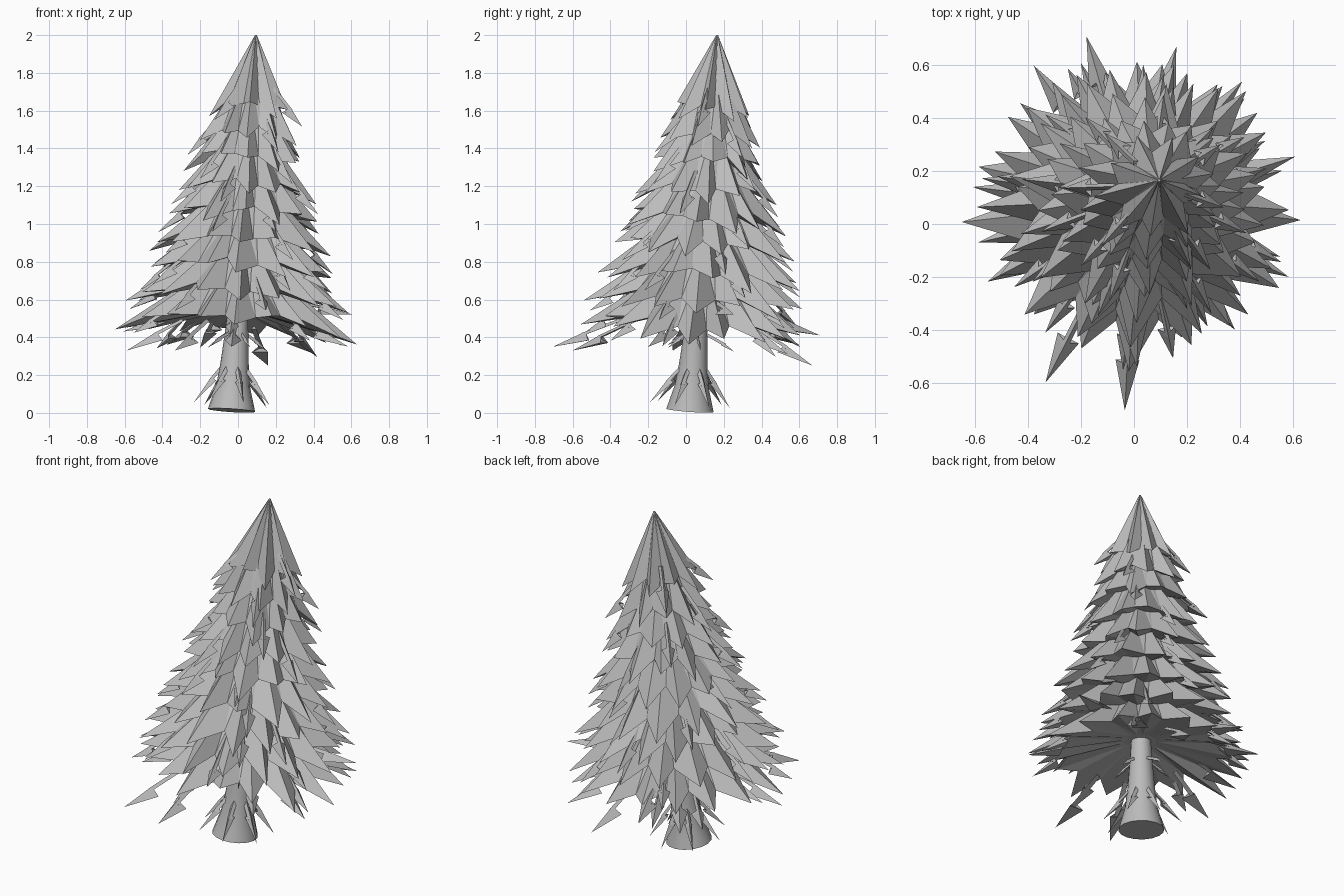
import bpy, bmesh, math, random
from mathutils import Vector

random.seed(4)
old = bpy.data.objects.get("Cube")
if old:
    bpy.data.objects.remove(old, do_unlink=True)

grey = bpy.data.materials.new("plain grey")
grey.use_nodes = True
grey.diffuse_color = (0.5, 0.5, 0.5, 1)
grey.node_tree.nodes["Principled BSDF"].inputs["Base Color"].default_value = (0.5, 0.5, 0.5, 1)


def finish(bm, name, smooth=False):
    bmesh.ops.recalc_face_normals(bm, faces=bm.faces)
    mesh = bpy.data.meshes.new(name)
    bm.to_mesh(mesh)
    bm.free()
    mesh.materials.append(grey)
    obj = bpy.data.objects.new(name, mesh)
    bpy.context.collection.objects.link(obj)
    if smooth:
        bpy.ops.object.select_all(action='DESELECT')
        obj.select_set(True)
        bpy.context.view_layer.objects.active = obj
        bpy.ops.object.shade_smooth_by_angle(angle=math.radians(40))


def around(angle, r, z):
    """Point in a plane square to the leaning axis of the tree."""
    dx, dy = r * math.cos(angle), r * math.sin(angle)
    return Vector((-0.035 + 0.065 * z + dx, 0.02 + 0.0725 * z + dy,
                   z - 0.065 * dx - 0.0725 * dy))


def bridge(bm, a, b):
    n = len(a)
    for i in range(n):
        j = (i + 1) % n
        bm.faces.new((a[i], a[j], b[j], b[i]))


def spike(bm, neck, tip, head, neck_w, barb_w, depth):
    """Thin stem that ends in a folded dart whose two barbs hang below the ridge."""
    along = (tip - neck).normalized()
    side = along.cross(Vector((0, 0, 1))).normalized()
    up = side.cross(along)
    barb = tip - along * head
    rings = []
    for p, w, d in ((neck, neck_w, 0), (barb + along * .02, neck_w, 0),
                    (barb, barb_w, depth)):
        rings.append([bm.verts.new(p + side * w - up * d), bm.verts.new(p + up * .015),
                      bm.verts.new(p - side * w - up * d)])
    end = bm.verts.new(tip)
    bm.faces.new(rings[0])
    bridge(bm, rings[0], rings[1])
    bridge(bm, rings[1], rings[2])
    for i in range(3):
        bm.faces.new((rings[2][i], rings[2][(i + 1) % 3], end))


def skirt(name, z, r, top_z, top_r, points, valley):
    """Closed star-shaped tier; petals of uneven length share one slope."""
    bm = bmesh.new()
    top, edge, under = [], [], []
    for i in range(points * 2):
        a = -math.pi / 2 + math.pi * (i + random.uniform(-.25, .25)) / points
        top.append(bm.verts.new(around(a, top_r, top_z)))
        if i % 2 == 0:
            f = random.uniform(.9, 1.13)
            er, ez = r * f, z - (f - 1) * .42
        else:
            er = r * valley * random.uniform(.94, 1.05)
            ez = z + random.uniform(.02, .06)
        edge.append(bm.verts.new(around(a, er, ez)))
        under.append(bm.verts.new(around(a, r * .15, z + .09)))
    bridge(bm, top, edge)
    bridge(bm, edge, under)
    bm.faces.new(top)
    bm.faces.new(under)
    bmesh.ops.triangulate(bm, faces=[f for f in bm.faces if len(f.verts) == 4])
    finish(bm, name)


# Foliage tiers, from the tip downwards
radii = (.20, .25, .30, .345, .40, .45, .50, .55, .575)
for k, r in enumerate(radii):
    z = 1.60 - .144 * k
    if k == 0:
        skirt("foliage_top", z, r, 2.0, .005, 9, .64)
    else:
        skirt(f"foliage_tier_{k}", z, r, z + .32, r * .26, 9 + k, .72)

    # Drooping barbed tips that poke out beneath the tier
    bm = bmesh.new()
    count = 3 + k // 2
    for i in range(count):
        a = math.tau * (i + random.uniform(-.3, .3)) / count + k
        reach = r * random.uniform(.98, 1.03) + .08 - .007 * k
        drop = z - random.uniform(.07, .11)
        spike(bm, around(a, r * .55, z + .12), around(a, reach, drop),
              random.uniform(.12, .16), .012, .036, .03)
    finish(bm, f"barbed_tips_{k}")

# Longest lowest branches
bm = bmesh.new()
for x, y, z in ((-.035, -.705, .35), (-.335, -.60, .33), (-.18, .71, .41),
                (.16, .67, .25), (.41, .54, .31), (.585, -.20, .35),
                (-.59, -.07, .33), (.61, .255, .52), (-.38, .60, .36),
                (-.61, .14, .43)):
    tip = Vector((x, y, z))
    spike(bm, around(0, 0, .64).lerp(tip, .5), tip, .19, .014, .045, .035)
finish(bm, "long_branches")

# Trunk, flared at the foot
bm = bmesh.new()
rings = []
for z, r in ((.013, .125), (.05, .115), (.14, .09), (.26, .075), (.42, .062), (.6, .05)):
    rings.append([bm.verts.new(around(math.tau * i / 16, r, z)) for i in range(16)])
for low, high in zip(rings, rings[1:]):
    bridge(bm, low, high)
bm.faces.new(rings[0])
bm.faces.new(rings[-1])
finish(bm, "trunk", smooth=True)

# Splayed roots leaning on the trunk
bm = bmesh.new()
for i in range(7):
    a = math.tau * i / 7 + .5
    spike(bm, around(a, .065, .23), around(a, random.uniform(.2, .23), .045),
          .16, .014, .02, .015)
finish(bm, "roots")

# Small bare twigs under the foliage
bm = bmesh.new()
for i in range(5):
    a = math.tau * i / 5 + .2
    spike(bm, around(a, .04, .42), around(a, random.uniform(.12, .22), .34),
          .08, .005, .008, .004)
finish(bm, "twigs")
